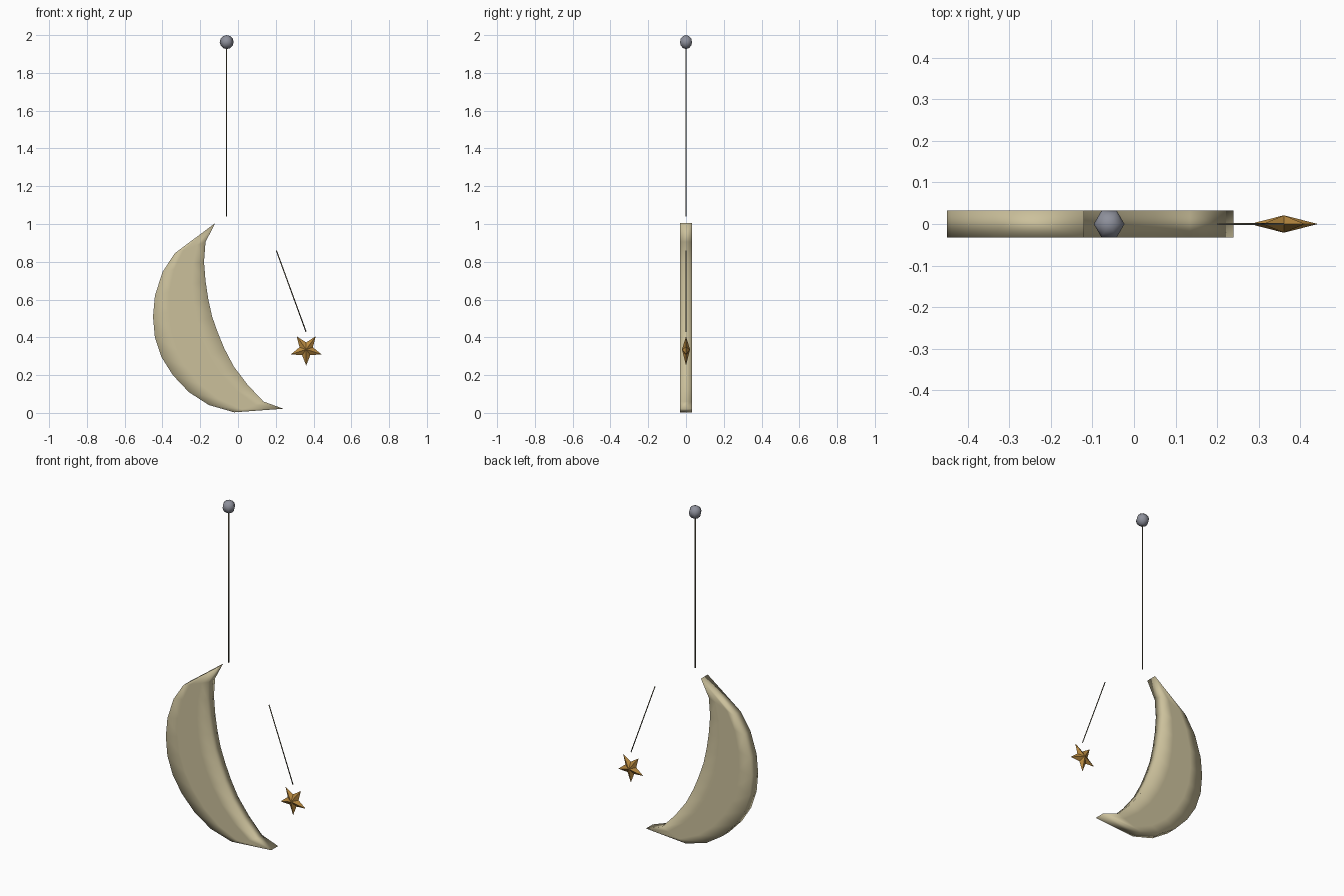
import bpy, bmesh, math
from mathutils import Vector

cube = bpy.data.objects.get("Cube")
if cube:
    bpy.data.objects.remove(cube, do_unlink=True)


def material(name, color):
    m = bpy.data.materials.new(name)
    m.use_nodes = True
    m.diffuse_color = (*color, 1)
    m.node_tree.nodes["Principled BSDF"].inputs["Base Color"].default_value = (*color, 1)
    return m


cream = material("cream", (0.60, 0.53, 0.33))
gold = material("gold", (0.48, 0.25, 0.05))
steel = material("steel grey", (0.27, 0.28, 0.33))
cord = material("dark cord", (0.16, 0.14, 0.09))


def finish(name, bm, mat, smooth):
    bmesh.ops.recalc_face_normals(bm, faces=bm.faces)
    mesh = bpy.data.meshes.new(name)
    for f in bm.faces:
        f.smooth = smooth
    bm.to_mesh(mesh)
    bm.free()
    mesh.materials.append(mat)
    ob = bpy.data.objects.new(name, mesh)
    bpy.context.collection.objects.link(ob)
    return ob


# Crescent moon: matching outer and inner outlines from top tip to bottom tip
TOP, BOTTOM = (-0.12, 1.005), (0.24, 0.022)
OUTER = [(-.335, .845), (-.40, .745), (-.44, .62), (-.45, .51), (-.44, .40),
         (-.405, .295), (-.345, .20), (-.26, .11), (-.155, .042), (-.02, .003)]
INNER = [(-.172, .905), (-.18, .80), (-.172, .70), (-.157, .60), (-.137, .51),
         (-.107, .425), (-.072, .34), (-.022, .245), (.05, .15), (.135, .06)]


def crescent(half):
    bm = bmesh.new()
    sides = []
    for y in (-half, half):
        vert = lambda p: bm.verts.new((p[0], y, p[1]))
        rows = []
        for o, i in zip(OUTER, INNER):
            o, i = Vector(o), Vector(i)
            rows.append([vert(o.lerp(i, t)) for t in (0, 0.28, 0.72, 1)])
        top, bottom = vert(TOP), vert(BOTTOM)
        for a, b in zip(rows, rows[1:]):
            for k in range(3):
                bm.faces.new((a[k], a[k + 1], b[k + 1], b[k]))
        for tip, row in ((top, rows[0]), (bottom, rows[-1])):
            for k in range(3):
                bm.faces.new((tip, row[k], row[k + 1]))
        sides.append([top] + [r[0] for r in rows] + [bottom] + [r[3] for r in reversed(rows)])
    front, back = sides
    for k in range(len(front)):
        n = (k + 1) % len(front)
        bm.faces.new((front[k], front[n], back[n], back[k]))
    return bm


finish("crescent_moon", crescent(0.032), cream, True)


# Five-pointed star with a raised centre on both sides
def star(center, outer, inner, depth):
    bm = bmesh.new()
    c = Vector(center)
    rim = []
    for k in range(10):
        a = -math.pi / 2 + k * math.pi / 5
        r = inner if k % 2 else outer
        rim.append(bm.verts.new(c + Vector((r * math.cos(a), 0, r * math.sin(a)))))
    for y in (-depth, depth):
        peak = bm.verts.new(c + Vector((0, y, 0)))
        for k in range(10):
            bm.faces.new((peak, rim[k], rim[(k + 1) % 10]))
    return bm


finish("star", star((0.361, 0, 0.336), 0.086, 0.037, 0.021), gold, False)


# Hanging cords
def rod(name, start, end, radius):
    a, b = Vector(start), Vector(end)
    bm = bmesh.new()
    bmesh.ops.create_cone(bm, cap_ends=True, segments=6, radius1=radius,
                          radius2=radius, depth=(b - a).length)
    ob = finish(name, bm, cord, True)
    ob.location = (a + b) / 2
    ob.rotation_euler = (b - a).to_track_quat('Z', 'Y').to_euler()


rod("moon_cord", (-0.06, 0, 1.04), (-0.06, 0, 1.95), 0.0035)
rod("star_cord", (0.36, 0, 0.43), (0.203, 0, 0.86), 0.003)

# Ceiling ball
bm = bmesh.new()
bmesh.ops.create_uvsphere(bm, u_segments=6, v_segments=6, radius=0.037)
ball = finish("ceiling_ball", bm, steel, True)
ball.location = (-0.06, 0, 1.963)
ball.rotation_euler.z = math.pi / 2
